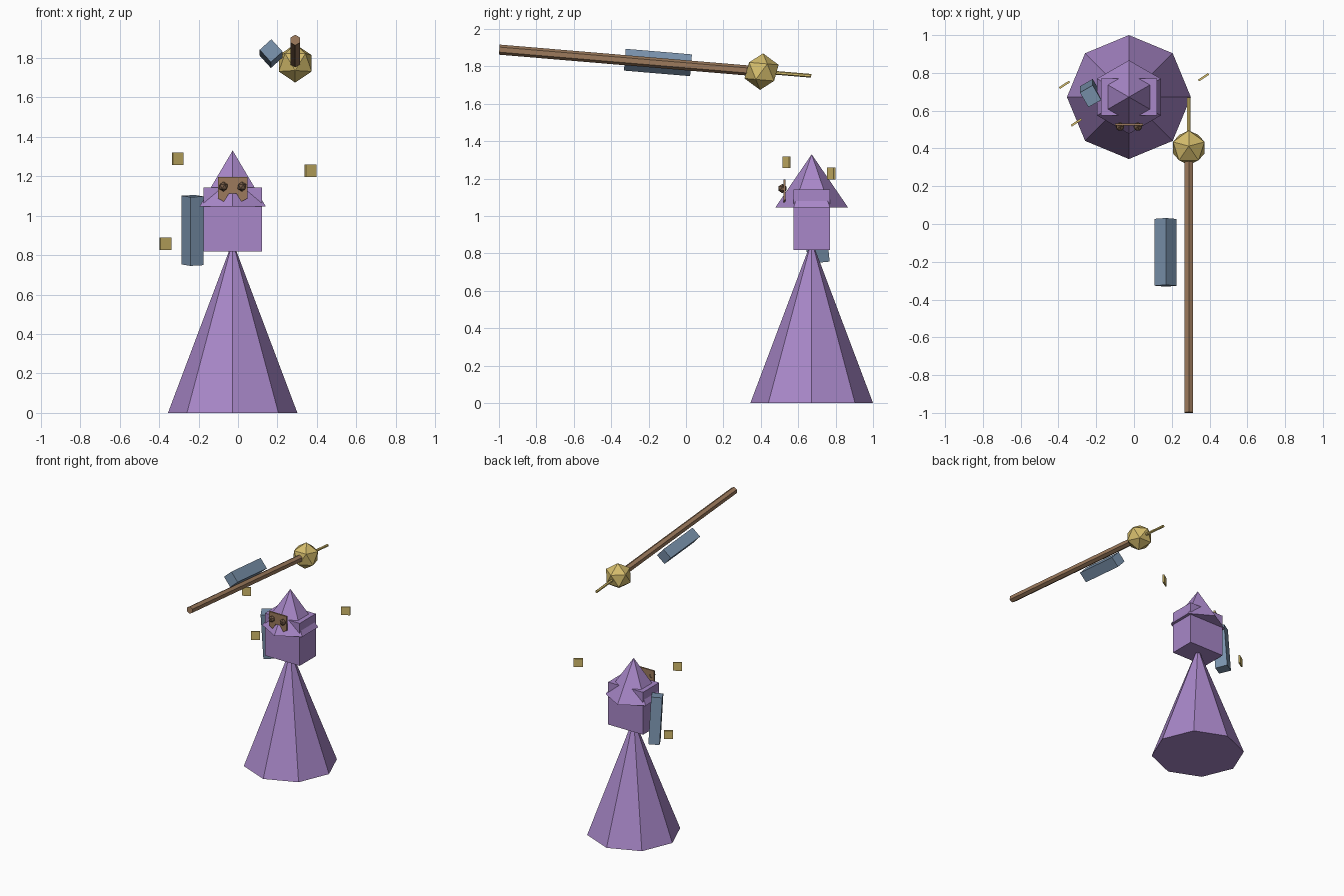
import bpy
import bmesh
from math import radians, hypot, atan2, pi
from mathutils import Matrix, Vector

cube = bpy.data.objects.get("Cube")
if cube:
    bpy.data.objects.remove(cube, do_unlink=True)


def material(name, *srgb):
    """Flat colour given as 0-255 display values."""
    linear = [((c / 255 + 0.055) / 1.055) ** 2.4 for c in srgb] + [1]
    mat = bpy.data.materials.new(name)
    mat.use_nodes = True
    mat.diffuse_color = linear
    mat.node_tree.nodes["Principled BSDF"].inputs["Base Color"].default_value = linear
    return mat


purple = material("purple cloth", 168, 135, 200)
blue = material("slate blue", 122, 147, 173)
gold = material("gold", 212, 188, 108)
brown = material("brown wood", 156, 122, 92)
dark = material("dark brown", 118, 92, 72)


def turn(axis, degrees):
    return Matrix.Rotation(radians(degrees), 4, axis)


def part(name, mat, bm, at, rot=Matrix()):
    mesh = bpy.data.meshes.new(name)
    bmesh.ops.recalc_face_normals(bm, faces=bm.faces)
    bm.to_mesh(mesh)
    bm.free()
    mesh.materials.append(mat)
    obj = bpy.data.objects.new(name, mesh)
    obj.matrix_world = Matrix.Translation(at) @ rot
    bpy.context.collection.objects.link(obj)
    return obj


def box(name, mat, size, at, rot=Matrix()):
    bm = bmesh.new()
    bmesh.ops.create_cube(bm, size=1)
    bmesh.ops.scale(bm, vec=size, verts=bm.verts)
    return part(name, mat, bm, at, rot)


def cone(name, mat, sides, r1, r2, height, at, rot=Matrix()):
    # a corner always points along local +y
    bm = bmesh.new()
    bmesh.ops.create_cone(bm, cap_ends=True, segments=sides, radius1=r1,
                          radius2=r2, depth=height)
    first = max(bm.verts, key=lambda v: hypot(v.co.x, v.co.y))
    spin = pi / 2 - atan2(first.co.y, first.co.x)
    bmesh.ops.rotate(bm, verts=bm.verts, matrix=Matrix.Rotation(spin, 3, 'Z'))
    return part(name, mat, bm, at, rot)


def ball(name, mat, radius, at, rot=Matrix()):
    bm = bmesh.new()
    bmesh.ops.create_icosphere(bm, subdivisions=1, radius=radius)
    return part(name, mat, bm, at, rot)


CX, CY = -0.027, 0.672

# robe, head and pointed hat
cone("robe", purple, 8, 0.328, 0, 0.87, (CX, CY, 0.435))
box("head", purple, (0.295, 0.195, 0.325), (CX, CY, 0.98))
cone("hat", purple, 6, 0.195, 0, 0.285, (CX, CY, 1.1875))

# mask: thin plate with a notch below, and two round eyes
half = [(0.074, 0.062), (0.074, -0.046), (0.045, -0.062), (0.018, -0.02)]
outline = half + [(-x, z) for x, z in reversed(half)]
bm = bmesh.new()
face = bm.faces.new([bm.verts.new((x, 0.006, z)) for x, z in outline])
ext = bmesh.ops.extrude_face_region(bm, geom=[face])
bmesh.ops.translate(bm, vec=(0, -0.012, 0),
                    verts=[v for v in ext["geom"] if isinstance(v, bmesh.types.BMVert)])
part("mask", brown, bm, (CX, 0.527, 1.133))
for side, sign in (("left", 1), ("right", -1)):
    ball(side + "_eye", dark, 0.025, (CX + sign * 0.047, 0.515, 1.147))

# slab beside the head
box("side_slab", blue, (0.078, 0.09, 0.35), (-0.23, 0.693, 0.925),
    turn('X', 5.5) @ turn('Z', 30))

# floating staff, sloping down towards the back
tilt = turn('X', -4.8)
along = turn('X', -94.8)


def on_staff(y):
    return Vector((0.29, y, 1.89 - 0.084 * (y + 1)))


cone("staff_shaft", brown, 6, 0.027, 0.027, 1.405, on_staff(-0.298), along)
cone("staff_tip", gold, 6, 0.01, 0.01, 0.26, on_staff(0.54), along)
ball("staff_orb", gold, 0.098, on_staff(0.404), tilt @ turn('Z', 90))
box("staff_slab", blue, (0.08, 0.355, 0.085), (0.168, -0.15, 1.821),
    tilt @ turn('Y', -42))

# floating gold plates
for i, spot in enumerate([(-0.305, 0.538, 1.288), (0.368, 0.777, 1.228),
                          (-0.368, 0.737, 0.858)]):
    box(f"gold_plate_{i + 1}", gold, (0.064, 0.011, 0.063), spot, turn('Z', 33))
